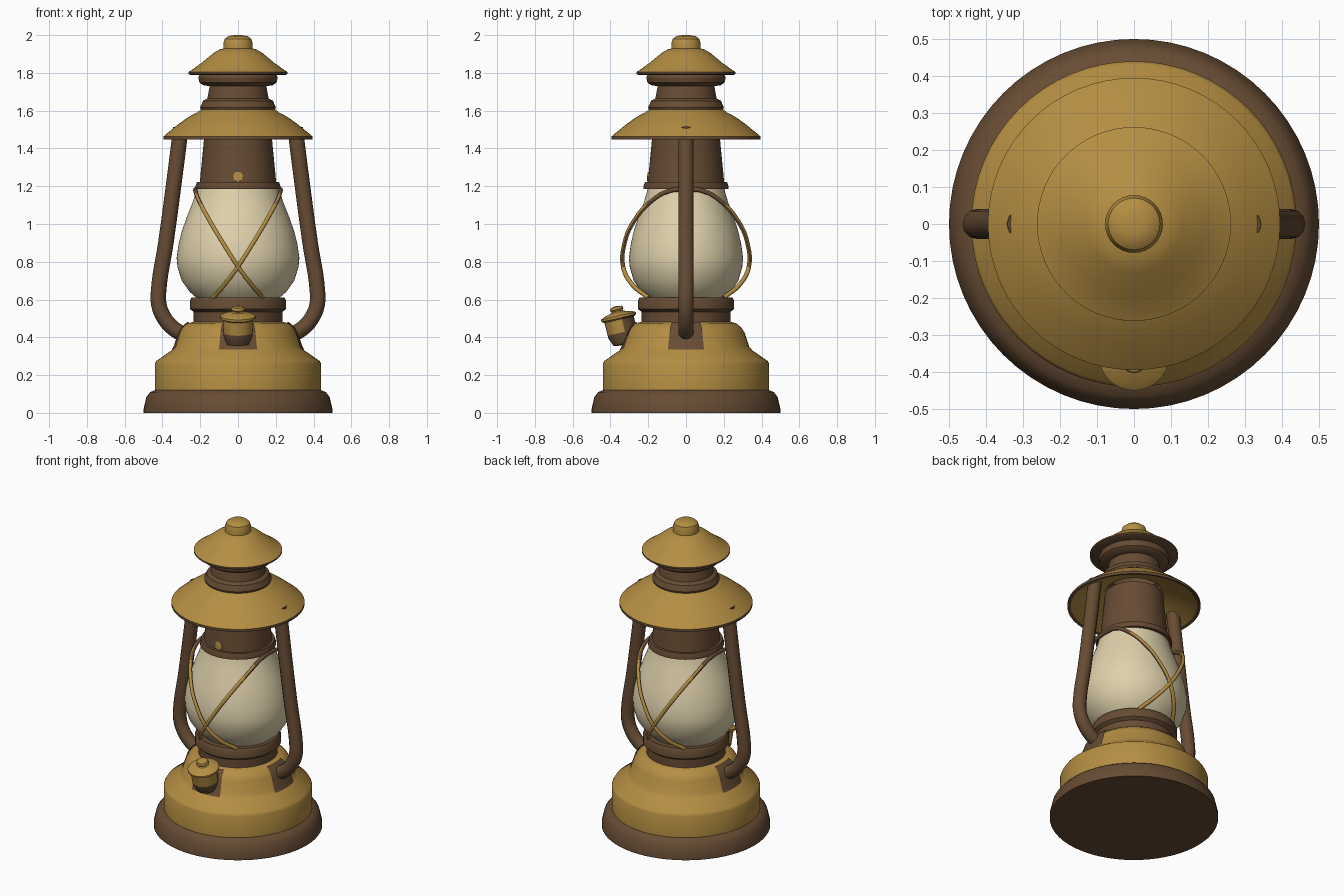
import bpy, bmesh, math
from mathutils import Vector, Matrix

if "Cube" in bpy.data.objects:
    bpy.data.objects.remove(bpy.data.objects["Cube"])


def material(name, rgb):
    m = bpy.data.materials.new(name)
    m.diffuse_color = (*rgb, 1)
    m.use_nodes = True
    m.node_tree.nodes["Principled BSDF"].inputs["Base Color"].default_value = m.diffuse_color
    return m


gold = material("aged_gold", (0.46, 0.27, 0.055))
brown = material("dark_brown", (0.135, 0.072, 0.034))
cream = material("cream_glass", (0.74, 0.64, 0.41))


def smooth(ob, angle=32):
    bpy.ops.object.select_all(action='DESELECT')
    ob.select_set(True)
    bpy.context.view_layer.objects.active = ob
    bpy.ops.object.shade_smooth_by_angle(angle=math.radians(angle))


def lathe(name, profile, mats, rule=None, segs=64, start=0.0, sweep=360.0):
    """Revolve (radius, z) points; rule(center, normal) picks a material slot."""
    bm = bmesh.new()
    full = sweep == 360.0
    count = segs if full else segs + 1
    rings = []
    for r, z in profile:
        if r == 0:
            rings.append([bm.verts.new((0, 0, z))] * count)
            continue
        ring = []
        for i in range(count):
            a = math.radians(start + sweep * i / segs)
            ring.append(bm.verts.new((r * math.cos(a), r * math.sin(a), z)))
        rings.append(ring)
    for lo, hi in zip(rings, rings[1:]):
        for i in range(segs):
            j = (i + 1) % count
            vs = list(dict.fromkeys((lo[i], lo[j], hi[j], hi[i])))
            bm.faces.new(vs)
    bm.normal_update()
    if rule:
        for f in bm.faces:
            f.material_index = rule(f.calc_center_median(), f.normal)
    me = bpy.data.meshes.new(name)
    bm.to_mesh(me)
    bm.free()
    for m in mats:
        me.materials.append(m)
    ob = bpy.data.objects.new(name, me)
    bpy.context.collection.objects.link(ob)
    smooth(ob)
    return ob


def tube(name, points, radius, mats, rule=None, sides=3):
    """Round tube through the points."""
    cu = bpy.data.curves.new(name, 'CURVE')
    cu.dimensions = '3D'
    cu.bevel_depth = radius
    cu.bevel_resolution = sides
    cu.resolution_u = 6
    cu.use_fill_caps = True
    sp = cu.splines.new('BEZIER')
    sp.bezier_points.add(len(points) - 1)
    for bp, p in zip(sp.bezier_points, points):
        bp.co = p
        bp.handle_left_type = bp.handle_right_type = 'AUTO'
    ob = bpy.data.objects.new(name, cu)
    bpy.context.collection.objects.link(ob)
    bpy.ops.object.select_all(action='DESELECT')
    ob.select_set(True)
    bpy.context.view_layer.objects.active = ob
    bpy.ops.object.convert(target='MESH')
    ob = bpy.context.view_layer.objects.active
    ob.data.materials.clear()
    for m in mats:
        ob.data.materials.append(m)
    for f in ob.data.polygons:
        f.material_index = rule(f.center, f.normal) if rule else 0
    smooth(ob, 50)
    return ob


# foot and fuel tank
lathe("foot", [(0, 0), (0.5, 0), (0.5, 0.02), (0.485, 0.085), (0.465, 0.11),
               (0.44, 0.12)], [brown])
lathe("fuel_tank", [(0.44, 0.115), (0.44, 0.26), (0.432, 0.275), (0.35, 0.332),
                    (0.335, 0.35), (0.31, 0.425), (0.295, 0.45), (0.265, 0.475),
                    (0.23, 0.483)], [gold])

# brown mounting plates hugging the tank: two sides and front
for label, angle, half in (("right", 0, 16), ("left", 180, 16), ("front", 270, 17)):
    lathe(label + "_mount_plate", [(0.35, 0.335), (0.341, 0.352), (0.317, 0.425),
                                   (0.302, 0.453), (0.27, 0.48)], [brown],
          segs=8, start=angle - half, sweep=2 * half)

# burner collar
lathe("burner_collar", [(0.235, 0.475), (0.235, 0.535), (0.255, 0.55), (0.255, 0.595),
                        (0.245, 0.612), (0.2, 0.612)], [brown])

# globe, slightly narrower front to back
globe = lathe("glass_globe", [(0.215, 0.605), (0.255, 0.64), (0.298, 0.7), (0.32, 0.77),
                              (0.325, 0.82), (0.315, 0.89), (0.298, 0.96), (0.27, 1.04),
                              (0.242, 1.11), (0.225, 1.16), (0.215, 1.2)], [cream])
globe.scale.y = 0.93

# chimney
lathe("chimney", [(0.19, 1.185), (0.225, 1.185), (0.225, 1.2), (0.218, 1.222),
                  (0.202, 1.222), (0.18, 1.45), (0.175, 1.52)], [brown])

# wide hood with brown lip and gold underside
lathe("hood", [(0.17, 1.545), (0.25, 1.52), (0.375, 1.452), (0.395, 1.447), (0.395, 1.463),
               (0.385, 1.472), (0.32, 1.525), (0.265, 1.565), (0.215, 1.592),
               (0.195, 1.607), (0.17, 1.61)], [gold, brown],
      lambda c, n: 1 if c.z < 1.466 and c.xy.length > 0.38 else 0)

# vent neck
lathe("vent_neck", [(0.195, 1.603), (0.2, 1.618), (0.185, 1.652), (0.162, 1.665),
                    (0.15, 1.73), (0.185, 1.735), (0.205, 1.75), (0.21, 1.775),
                    (0.2, 1.8)], [brown])

# top cap and knob
lathe("top_cap", [(0.15, 1.79), (0.25, 1.788), (0.262, 1.795), (0.262, 1.805),
                  (0.25, 1.812), (0.19, 1.855), (0.13, 1.905), (0.095, 1.925),
                  (0.06, 1.932)], [gold, brown], lambda c, n: 1 if c.z < 1.808 else 0)
lathe("top_knob", [(0.078, 1.925), (0.078, 1.955), (0.07, 1.98), (0.052, 1.994),
                   (0.028, 1.999), (0, 2.0)], [gold], segs=32)

# side frame tubes
for label, s in (("right", 1), ("left", -1)):
    tube(label + "_frame_tube", [(s * x, 0, z) for x, z in (
        (0.302, 1.51), (0.335, 1.25), (0.382, 0.9), (0.42, 0.65), (0.42, 0.58),
        (0.395, 0.51), (0.345, 0.45), (0.28, 0.41))], 0.041, [brown], sides=4)

# crossed guard wires, front and back
wire = [(0.222, 0.0, 1.185), (0.225, 0.09, 1.175), (0.205, 0.185, 1.12), (0.14, 0.285, 1.0),
        (0.08, 0.325, 0.9), (0.0, 0.333, 0.775), (-0.07, 0.285, 0.68), (-0.13, 0.2, 0.61)]


def wire_rule(c, n):
    return 0 if c.z < 0.79 or abs(n.y) > 0.5 else 1


for fb, sy in (("front", -1), ("back", 1)):
    for lr, sx in (("right", 1), ("left", -1)):
        tube(f"{fb}_{lr}_guard_wire", [(sx * x, sy * y, z) for x, y, z in wire],
             0.012, [gold, brown], wire_rule, sides=2)

# filler neck, cap and grip, tilted forward
tilt = Matrix.Translation((0, -0.345, 0.455)) @ Matrix.Rotation(math.radians(13), 4, 'X')
parts = [
    lathe("filler_neck", [(0, -0.1), (0.06, -0.09), (0.078, -0.045), (0.078, 0.0)],
          [brown], segs=32),
    lathe("filler_cap", [(0.078, -0.03), (0.08, 0.04), (0.094, 0.048), (0.094, 0.06),
                         (0.075, 0.07), (0.035, 0.08), (0.03, 0.086), (0.037, 0.095),
                         (0.032, 0.108), (0, 0.114)], [gold, brown],
          lambda c, n: 1 if c.z < 0.045 and c.y > 0.02 else 0, segs=32),
]
for ob in parts:
    ob.matrix_world = tilt

# small round rivet on the chimney front
rivet = lathe("chimney_rivet", [(0.026, -0.02), (0.026, 0.004), (0, 0.006)], [gold], segs=20)
rivet.matrix_world = Matrix.Translation((0, -0.2, 1.25)) @ Matrix.Rotation(math.radians(85), 4, 'X')
